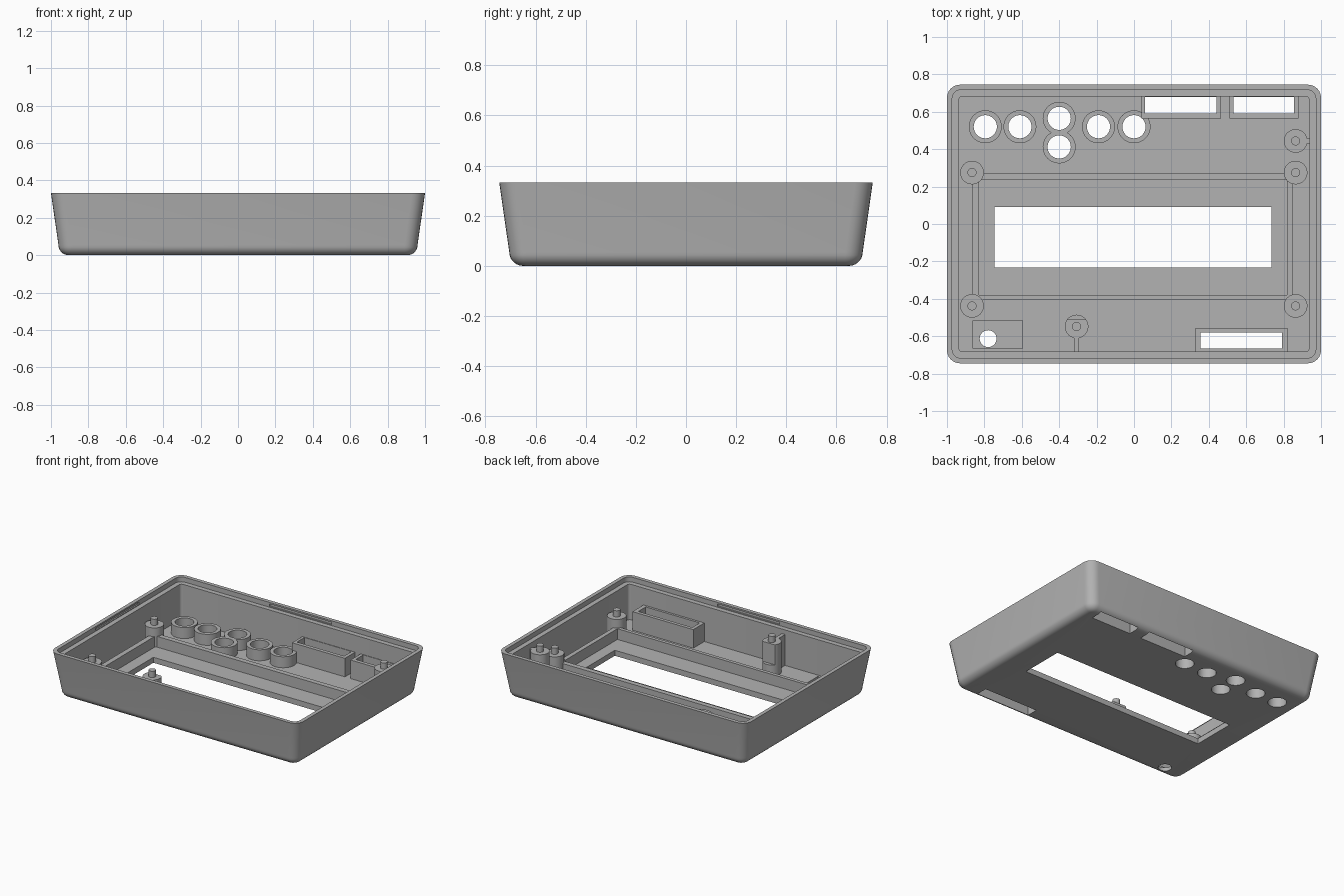
import bpy, bmesh, math

default = bpy.data.objects.get("Cube")
if default:
    bpy.data.objects.remove(default, do_unlink=True)

TOP, LEDGE, FLOOR = 0.333, 0.298, 0.04
HALF_X, HALF_Y = 1.0, 0.745

grey = bpy.data.materials.new("plain grey")
grey.use_nodes = True
colour = (0.45, 0.45, 0.45, 1)
grey.diffuse_color = colour
grey.node_tree.nodes["Principled BSDF"].inputs["Base Color"].default_value = colour


def circle(cx, cy, r, z, n=40, flat=None):
    """Ring of points, with its +y side optionally cut flat."""
    pts = []
    for i in range(n):
        a = math.tau * i / n
        y = cy + r * math.sin(a)
        pts.append((cx + r * math.cos(a), y if flat is None else min(y, flat), z))
    return pts


def rect(x0, x1, y0, y1, z):
    return [(x0, y0, z), (x1, y0, z), (x1, y1, z), (x0, y1, z)]


def rounded(inset, radius, z, n=7):
    """Rounded rectangle set in from the rim outline."""
    hx, hy = HALF_X - inset - radius, HALF_Y - inset - radius
    pts = []
    for q, (sx, sy) in enumerate([(1, 1), (-1, 1), (-1, -1), (1, -1)]):
        for i in range(n):
            a = math.pi / 2 * (q + i / (n - 1))
            pts.append((sx * hx + radius * math.cos(a), sy * hy + radius * math.sin(a), z))
    return pts


def loft(name, rings, closed=False):
    """Skin consecutive rings; cap the ends or join the last to the first."""
    bm = bmesh.new()
    loops = [[bm.verts.new(p) for p in ring] for ring in rings]
    pairs = list(zip(loops, loops[1:]))
    if closed:
        pairs.append((loops[-1], loops[0]))
    else:
        bm.faces.new(loops[0][::-1])
        bm.faces.new(loops[-1])
    for low, high in pairs:
        n = len(low)
        for i in range(n):
            j = (i + 1) % n
            bm.faces.new((low[i], low[j], high[j], high[i]))
    bmesh.ops.recalc_face_normals(bm, faces=bm.faces)
    mesh = bpy.data.meshes.new(name)
    bm.to_mesh(mesh)
    bm.free()
    mesh.materials.append(grey)
    obj = bpy.data.objects.new(name, mesh)
    bpy.context.collection.objects.link(obj)
    return obj


def box(name, x0, x1, y0, y1, z0, z1):
    return loft(name, [rect(x0, x1, y0, y1, z0), rect(x0, x1, y0, y1, z1)])


def tube(name, outer, inner, z0, z1):
    """Hollow prism from two outline functions of height."""
    return loft(name, [outer(z0), outer(z1), inner(z1), inner(z0)], closed=True)


# Case shell: rounded base, drafted wall, stepped rim, inner wall and floor
rings = []
for i in range(8):
    a = math.pi / 2 * i / 7
    roll = 0.055 * (1 - math.sin(a))
    rings.append(rounded(0.04 + roll, 0.07 - roll, 0.055 * (1 - math.cos(a))))
rings += [
    rounded(0, 0.07, TOP), rounded(0.028, 0.045, TOP),
    rounded(0.028, 0.045, LEDGE), rounded(0.063, 0.02, LEDGE),
    rounded(0.063, 0.02, FLOOR),
]
case = loft("case_shell", rings)

# Layout of the openings
buttons = [(-0.795, 0.52), (-0.61, 0.52), (-0.4, 0.565), (-0.4, 0.412),
           (-0.19, 0.52), (0, 0.52)]
sockets = {  # outer rectangle, then opening
    "back_socket_right": ((0.04, 0.465, 0.565, 0.69), (0.06, 0.44, 0.592, 0.678)),
    "back_socket_left": ((0.51, 0.88, 0.565, 0.69), (0.533, 0.855, 0.592, 0.678)),
    "front_socket": ((0.33, 0.82, -0.69, -0.555), (0.355, 0.79, -0.665, -0.58)),
}

# Cutters
cutters = [box("cut_window", -0.745, 0.735, -0.232, 0.092, -0.1, 0.1)]
for x, y in buttons:
    cutters.append(loft("cut_button", [circle(x, y, 0.062, -0.1), circle(x, y, 0.062, 0.1)]))
for _, hole in sockets.values():
    cutters.append(box("cut_socket", *hole, -0.1, 0.1))
cutters.append(box("cut_recess", -0.86, -0.595, -0.665, -0.515, 0.025, 0.1))
cutters.append(loft("cut_jack", [circle(-0.78, -0.613, 0.045, -0.1), circle(-0.78, -0.613, 0.045, 0.1)]))
for s in (-1, 1):  # snap grooves inside the rim
    y = s * (HALF_Y - 0.028)
    cutters.append(box("cut_groove", -0.25, 0.25, y - 0.01, y + 0.01, 0.303, 0.322))
cutters.append(box("cut_groove", -0.982, -0.962, -0.25, 0.25, 0.303, 0.322))

bpy.context.view_layer.objects.active = case
for cutter in cutters:
    cutter.hide_render = True
    mod = case.modifiers.new("cut", "BOOLEAN")
    mod.operation = "DIFFERENCE"
    mod.solver = "EXACT"
    mod.object = cutter
    bpy.ops.object.modifier_apply(modifier=mod.name)
    bpy.data.objects.remove(cutter, do_unlink=True)

parts = [case]

# Button guides
for i, (x, y) in enumerate(buttons):
    parts.append(tube(f"button_guide_{i + 1}", lambda z: circle(x, y, 0.088, z),
                      lambda z: circle(x, y, 0.062, z), FLOOR, 0.12))

# Socket surrounds
for name, (outer, hole) in sockets.items():
    parts.append(tube(name, lambda z: rect(*outer, z), lambda z: rect(*hole, z), FLOOR, 0.175))

# Raised frame around the display window
parts.append(tube("display_frame", lambda z: rect(-0.866, 0.85, -0.406, 0.272, z),
                  lambda z: rect(-0.829, 0.818, -0.38, 0.235, z), FLOOR, 0.118))


# Mounting posts with locating pins
def post(name, x, y, top, flat=None):
    r, pin, z0 = 0.063, 0.024, FLOOR - 0.005
    profile = [circle(x, y, r, z0)]
    if flat is not None:
        profile += [circle(x, y, r, 0.12), circle(x, y, r, 0.12, flat=flat)]
    profile += [circle(x, y, r, top, flat=flat), circle(x, y, pin, top),
                circle(x, y, pin, top + 0.045)]
    parts.append(loft(name, profile))


for side, x in (("right", -0.866), ("left", 0.864)):
    for end, y in (("back", 0.275), ("front", -0.438)):
        post(f"{end}_{side}_post", x, y, 0.18)
post("tall_side_post", 0.864, 0.444, 0.26)
post("tall_front_post", -0.307, -0.548, 0.265, flat=-0.51)

# Webs tying the tall posts to the walls
parts.append(box("front_post_web", -0.32, -0.294, -0.69, -0.6, FLOOR, 0.265))
parts.append(box("side_post_web", 0.91, 0.94, 0.431, 0.457, FLOOR, 0.26))

# Smooth shading with sharp edges kept
bpy.ops.object.select_all(action="DESELECT")
for obj in parts:
    obj.select_set(True)
bpy.context.view_layer.objects.active = case
bpy.ops.object.shade_smooth_by_angle(angle=math.radians(30))
